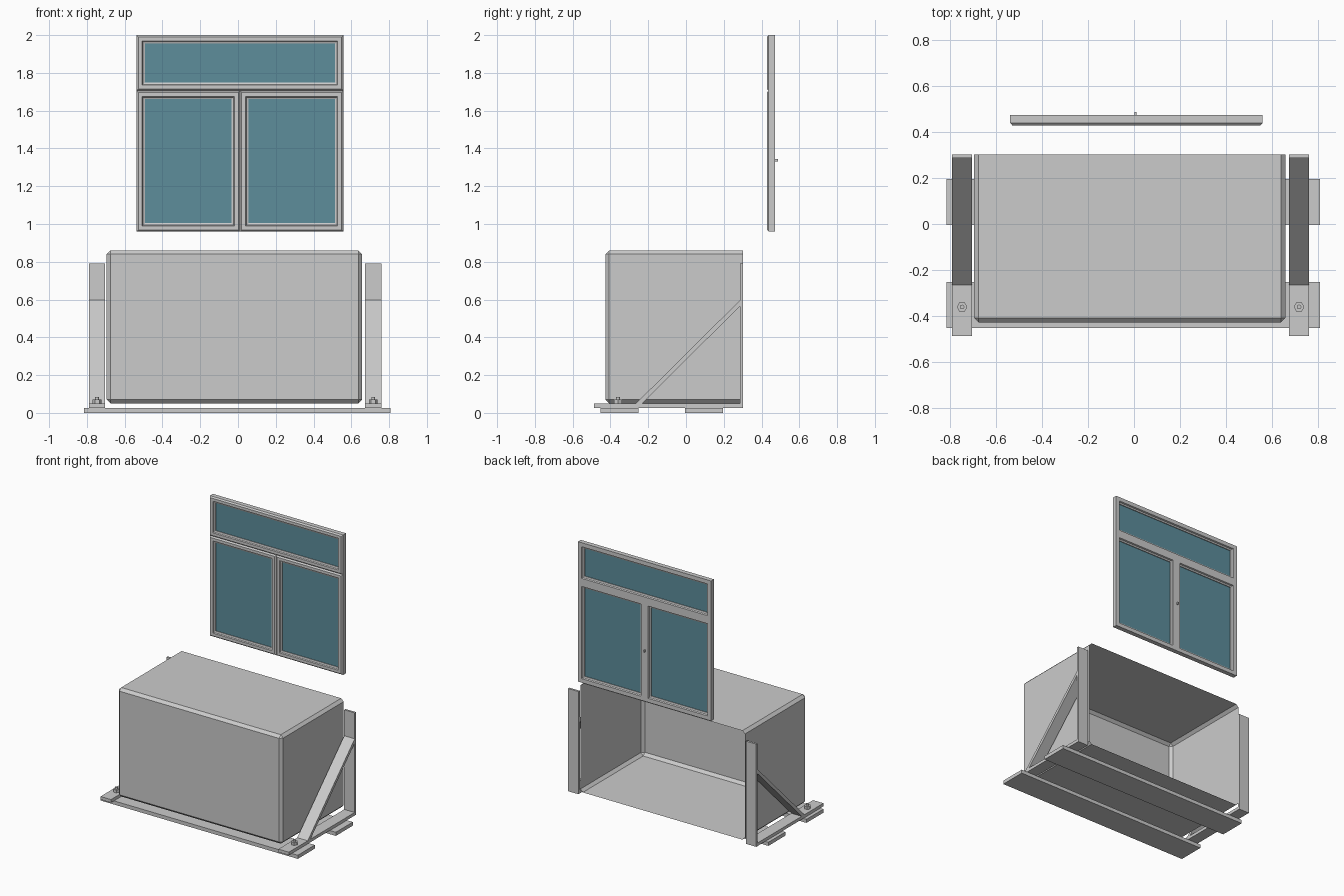
import bpy, bmesh, math
from mathutils import Matrix

if "Cube" in bpy.data.objects:
    bpy.data.objects.remove(bpy.data.objects["Cube"])


def finish(name, bm, mat=None):
    bmesh.ops.recalc_face_normals(bm, faces=bm.faces)
    mesh = bpy.data.meshes.new(name)
    bm.to_mesh(mesh)
    bm.free()
    ob = bpy.data.objects.new(name, mesh)
    bpy.context.collection.objects.link(ob)
    if mat:
        mesh.materials.append(mat)
    return ob


def block(bm, x0, x1, y0, y1, z0, z1):
    m = Matrix.Translation(((x0 + x1) / 2, (y0 + y1) / 2, (z0 + z1) / 2)) \
        @ Matrix.Diagonal((x1 - x0, y1 - y0, z1 - z0, 1))
    bmesh.ops.create_cube(bm, size=1, matrix=m)


def box(name, *dims, mat=None):
    bm = bmesh.new()
    block(bm, *dims)
    return finish(name, bm, mat)


def prism(name, x0, x1, profile):
    """Extrude a (y, z) outline along x."""
    bm = bmesh.new()
    a = [bm.verts.new((x0, y, z)) for y, z in profile]
    b = [bm.verts.new((x1, y, z)) for y, z in profile]
    n = len(profile)
    bm.faces.new(a)
    bm.faces.new(b)
    for i in range(n):
        j = (i + 1) % n
        bm.faces.new((a[i], a[j], b[j], b[i]))
    return finish(name, bm)


def frame(name, x0, x1, z0, z1, profile):
    """Sweep an (inset, y) section around a rectangle."""
    bm = bmesh.new()
    rings = [[bm.verts.new(p) for p in ((x0 + d, y, z0 + d), (x1 - d, y, z0 + d),
                                        (x1 - d, y, z1 - d), (x0 + d, y, z1 - d))]
             for d, y in profile]
    for i, r in enumerate(rings):
        s = rings[(i + 1) % len(rings)]
        for k in range(4):
            m = (k + 1) % 4
            bm.faces.new((r[k], r[m], s[m], s[k]))
    return finish(name, bm)


# Open-backed cover shell with chamfered edges
bm = bmesh.new()
block(bm, -0.695, 0.657, -0.427, 0.302, 0.05, 0.86)
back = [f for f in bm.faces if f.calc_center_median().y > 0.3]
bmesh.ops.delete(bm, geom=back, context='FACES_ONLY')
edges = [e for e in bm.edges if not e.is_boundary]
bmesh.ops.bevel(bm, geom=edges, offset=0.02, segments=1, affect='EDGES')
finish("cover_shell", bm)

# Ground planks
box("front_plank", -0.814, 0.808, -0.452, -0.252, 0, 0.027)
box("rear_plank", -0.814, 0.808, -0.005, 0.195, 0, 0.027)

# Side brackets: L bar, diagonal brace, bolt
for side, x0, x1 in (("left", -0.789, -0.703), ("right", 0.673, 0.759)):
    prism(side + "_bracket", x0, x1, [(-0.487, 0.027), (0.302, 0.027), (0.302, 0.79),
                                      (0.286, 0.79), (0.286, 0.05), (-0.487, 0.05)])
    prism(side + "_brace", x0, x1, [(-0.265, 0.05), (-0.232, 0.05),
                                    (0.286, 0.565), (0.286, 0.597)])
    bm = bmesh.new()
    xc = (x0 + x1) / 2
    for r, n, z0, z1 in ((0.023, 6, 0.05, 0.071), (0.01, 12, 0.071, 0.084)):
        bmesh.ops.create_cone(bm, cap_ends=True, segments=n, radius1=r, radius2=r,
                              depth=z1 - z0,
                              matrix=Matrix.Translation((xc, -0.36, (z0 + z1) / 2))
                              @ Matrix.Rotation(math.pi / 6, 4, 'Z'))
    finish(side + "_bolt", bm)

# Window: three sashes with stepped frames and recessed glass
glass = bpy.data.materials.new("glass")
glass.diffuse_color = (0.11, 0.27, 0.33, 1)
glass.use_nodes = True
glass.node_tree.nodes["Principled BSDF"].inputs["Base Color"].default_value = glass.diffuse_color
section = [(0, 0.472), (0, 0.438), (0.009, 0.428), (0.03, 0.428), (0.034, 0.436),
           (0.044, 0.44), (0.044, 0.458), (0.034, 0.462), (0.03, 0.472)]
for name, x0, x1, z0, z1 in (("top", -0.537, 0.558, 1.705, 2.0),
                             ("left", -0.537, 0.0105, 0.96, 1.705),
                             ("right", 0.0105, 0.558, 0.96, 1.705)):
    frame(name + "_window_frame", x0, x1, z0, z1, section)
    d = 0.042
    box(name + "_window_glass", x0 + d, x1 - d, 0.446, 0.452, z0 + d, z1 - d, mat=glass)

# Small latch on the back of the centre post
box("window_latch", 0.002, 0.01, 0.47, 0.487, 1.33, 1.345)
